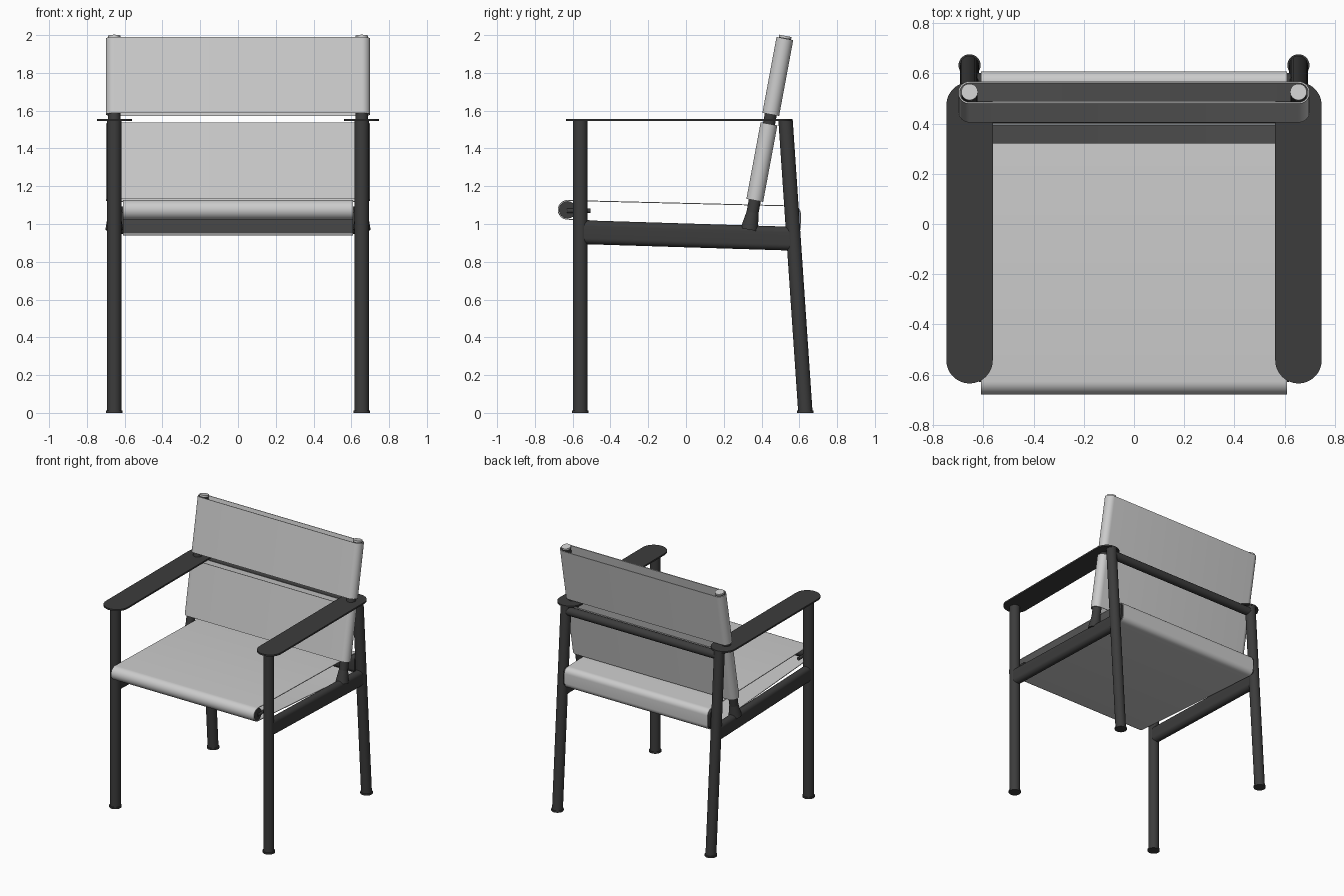
import bpy, bmesh, math
from mathutils import Vector, Matrix
from mathutils.geometry import convex_hull_2d

if "Cube" in bpy.data.objects:
    bpy.data.objects.remove(bpy.data.objects["Cube"])

dark = bpy.data.materials.new("dark_frame")
dark.diffuse_color = (0.045, 0.045, 0.045, 1)
dark.use_nodes = True
dark.node_tree.nodes["Principled BSDF"].inputs["Base Color"].default_value = dark.diffuse_color


def belt(circles, n=32):
    """Convex outline wrapped round circles given as (u, v, radius)."""
    pts = [Vector((u + r * math.cos(2 * math.pi * i / n), v + r * math.sin(2 * math.pi * i / n)))
           for u, v, r in circles for i in range(n)]
    return [pts[i] for i in convex_hull_2d(pts)]


def prism(name, outline, start, end, u_axis, mat=dark, wall=0, taper=1):
    """Sweep an outline from start to end; wall > 0 leaves an open fabric sleeve."""
    start, end = Vector(start), Vector(end)
    w = (end - start).normalized()
    u = Vector(u_axis)
    u = (u - w * u.dot(w)).normalized()
    v = w.cross(u)
    bm = bmesh.new()
    a = [bm.verts.new(start + u * p.x + v * p.y) for p in outline]
    b = [bm.verts.new(end + (u * p.x + v * p.y) * taper) for p in outline]
    n = len(outline)
    for i in range(n):
        j = (i + 1) % n
        bm.faces.new((a[i], a[j], b[j], b[i]))
    if wall:
        bmesh.ops.recalc_face_normals(bm, faces=bm.faces[:])
        bmesh.ops.solidify(bm, geom=bm.faces[:], thickness=wall)
    else:
        bm.faces.new(a)
        bm.faces.new(b)
    bmesh.ops.recalc_face_normals(bm, faces=bm.faces[:])
    me = bpy.data.meshes.new(name)
    bm.to_mesh(me)
    bm.free()
    me.shade_smooth()
    me.set_sharp_from_angle(angle=math.radians(35))
    if mat:
        me.materials.append(mat)
    ob = bpy.data.objects.new(name, me)
    bpy.context.collection.objects.link(ob)
    return ob


def tube(name, start, end, r, mat=dark, taper=1):
    d = Vector(end) - Vector(start)
    u = (0, 1, 0) if abs(d.x) > abs(d.y) or abs(d.z) > abs(d.y) else (1, 0, 0)
    return prism(name, belt([(0, 0, r)]), start, end, u, mat, taper=taper)


X = 0.655


def post(z):
    """Point height on the leaning back post line."""
    return Vector((0, 0.365 + 0.186 * (z - 1.13), z))


for s, side in ((-1, "left"), (1, "right")):
    x = Vector((s * X, 0, 0))
    # legs and feet
    tube(f"front_leg_{side}", x + Vector((0, -0.56, 0.0)), x + Vector((0, -0.56, 1.55)), 0.038)
    tube(f"front_foot_{side}", x + Vector((0, -0.56, 0)), x + Vector((0, -0.56, 0.012)), 0.044)
    tube(f"back_leg_{side}", x + Vector((0, 0.632, 0.003)), x + Vector((0, 0.527, 1.55)), 0.038)
    tube(f"back_foot_{side}", x + Vector((0, 0.632, 0)), x + Vector((0, 0.632, 0.012)), 0.044)
    # flat armrest with round ends
    prism(f"armrest_{side}", belt([(-0.5425, 0, 0.0925), (0.4725, 0, 0.0925)], 48),
          x + Vector((0, 0, 1.545)), x + Vector((0, 0, 1.557)), (0, 1, 0))
    # deep oval side rail
    prism(f"side_rail_{side}", belt([(0, -0.031, 0.032), (0, 0.031, 0.032)]),
          x + Vector((0, -0.56, 0.957)), x + Vector((0, 0.57, 0.922)), (1, 0, 0))
    # leaning back post, flared base and pale cap
    tube(f"back_post_{side}", x + post(0.95), x + post(1.985), 0.032)
    tube(f"post_flare_{side}", x + post(0.97), x + post(1.06), 0.047, taper=0.68)
    tube(f"post_cap_{side}", x + post(1.985), x + post(1.996), 0.033, None)
    # small pin joining the front seat tube to the leg
    tube(f"seat_pin_{side}", (s * 0.605, -0.63, 1.07), (s * 0.605, -0.505, 1.07), 0.012)

# cross bars
tube("top_back_bar", (-X, 0.53, 1.505), (X, 0.53, 1.505), 0.032)
tube("front_seat_tube", (-0.609, -0.627, 1.075), (0.609, -0.627, 1.075), 0.046)
prism("back_seat_bar", belt([(0.565, 1.055, 0.037), (0.565, 0.985, 0.037)]),
      (-0.625, 0, 0), (0.625, 0, 0), (0, 1, 0))

# seat sling wrapped round the front tube and back bar
prism("seat_sling", belt([(-0.627, 1.075, 0.052), (0.565, 1.055, 0.043), (0.565, 0.983, 0.043)]),
      (-0.61, 0, 0), (0.61, 0, 0), (0, 1, 0), None, wall=0.005)

# two backrest slings wrapped round the posts
for name, z0, z1 in (("lower_back_sling", 1.125, 1.53), ("upper_back_sling", 1.58, 1.982)):
    prism(name, belt([(-X, 0, 0.045), (X, 0, 0.045)]), post(z0), post(z1), (1, 0, 0), None, wall=0.006)
